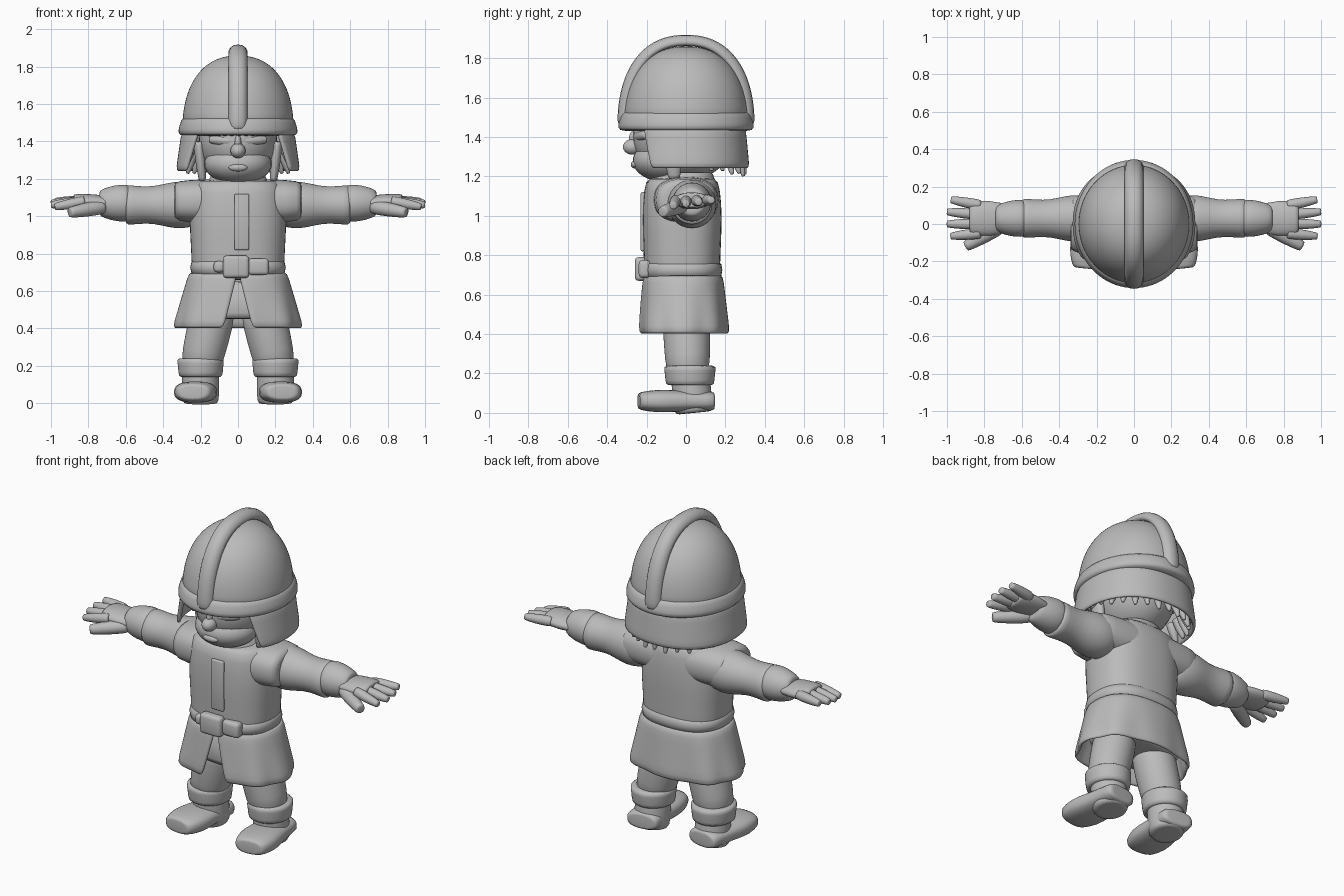
import bpy, bmesh, math
from mathutils import Vector

if "Cube" in bpy.data.objects:
    bpy.data.objects.remove(bpy.data.objects["Cube"], do_unlink=True)

grey = bpy.data.materials.new("plain grey")
grey.use_nodes = True
tone = (.5, .5, .5, 1)
grey.diffuse_color = tone
grey.node_tree.nodes["Principled BSDF"].inputs["Base Color"].default_value = tone


def finish(name, bm, thickness=0, subdivide=True):
    """Turn a bmesh into a smooth shaded object."""
    bmesh.ops.recalc_face_normals(bm, faces=bm.faces)
    mesh = bpy.data.meshes.new(name)
    bm.to_mesh(mesh)
    bm.free()
    mesh.shade_smooth()
    mesh.materials.append(grey)
    obj = bpy.data.objects.new(name, mesh)
    bpy.context.collection.objects.link(obj)
    if thickness:
        shell = obj.modifiers.new("shell", "SOLIDIFY")
        shell.thickness = thickness
        shell.offset = 0
    if subdivide:
        soften = obj.modifiers.new("soften", "SUBSURF")
        soften.levels = soften.render_levels = 1


def power(value, n):
    return math.copysign(abs(value) ** (2 / n), value)


def skin(bm, rings, closed=True):
    """Join neighbouring rings of vertices with quads."""
    for low, high in zip(rings, rings[1:]):
        count = len(low)
        for i in range(count if closed else count - 1):
            j = (i + 1) % count
            bm.faces.new((low[i], low[j], high[j], high[i]))
    if closed:
        bm.faces.new(rings[0])
        bm.faces.new(rings[-1])


def limb(name, start, end, radii, wide=1, deep=1, n=2, seg=24):
    """Round form from start to end with evenly spaced radii and eased ends."""
    start, end = Vector(start), Vector(end)
    way = (end - start).normalized()
    upright = abs(way.z) > .7
    across = (Vector((0, 1, 0)).cross(way) if upright else Vector((0, 0, 1)).cross(way)).normalized()
    other = way.cross(across)
    last = len(radii) - 1
    stations = [(0, radii[0] * .8)]
    stations += [(i / last, r) for i, r in enumerate(radii)]
    stations += [(1, radii[-1] * .8)]
    bm = bmesh.new()
    rings = []
    for t, r in stations:
        ring = []
        for i in range(seg):
            ang = math.tau * i / seg
            offset = across * wide * power(math.cos(ang), n) + other * deep * power(math.sin(ang), n)
            ring.append(bm.verts.new(start.lerp(end, t) + offset * r))
        rings.append(ring)
    skin(bm, rings)
    finish(name, bm)


def pair(name, start, end, radii, **shape):
    """The same limb on the left and on the right."""
    for label, side in (("left", 1), ("right", -1)):
        mirror = Vector((side, 1, 1))
        limb(f"{label}_{name}", mirror * Vector(start), mirror * Vector(end), radii, **shape)


def wrap(name, top, bottom, centre_y=0, n=2.2, folds=0, thickness=.025, seg=64, steps=4):
    """Shell round z, split at the front: height, radius x, radius y, half gap, fold depth."""
    bm = bmesh.new()
    rings = []
    for step in range(steps + 1):
        z, rx, ry, gap, depth = Vector(top).lerp(Vector(bottom), step / steps)
        ring = []
        for i in range(seg + 1):
            ang = math.radians(gap) + (math.tau - 2 * math.radians(gap)) * i / seg
            r = 1 + depth * math.cos(folds * ang)
            x, y = rx * power(math.sin(ang), n), ry * power(math.cos(ang), n)
            ring.append(bm.verts.new((x * r, centre_y - y * r, z)))
        rings.append(ring)
    skin(bm, rings, closed=False)
    finish(name, bm, thickness)


def ball(name, centre, radii):
    bm = bmesh.new()
    bmesh.ops.create_uvsphere(bm, u_segments=32, v_segments=20, radius=1)
    for v in bm.verts:
        v.co = Vector(centre) + v.co * Vector(radii)
    finish(name, bm, subdivide=False)


def block(name, centre, size, bevel=.02):
    bm = bmesh.new()
    bmesh.ops.create_cube(bm, size=1)
    for v in bm.verts:
        v.co = Vector(centre) + v.co * Vector(size)
    bmesh.ops.bevel(bm, geom=bm.edges[:], offset=bevel, segments=3, affect="EDGES", profile=.5)
    finish(name, bm, subdivide=False)


# Vectors multiply component by component in the helpers above
def scaled(a, b):
    return Vector(p * q for p, q in zip(a, b))


# Coat: body, shoulders, split skirt with lining, collar and front flap
limb("coat_body", (0, -.02, .66), (0, -.02, 1.19), [.25, .25, .26, .26, .24], deep=.78, n=2.5)
limb("shoulder_yoke", (-.34, 0, 1.08), (.34, 0, 1.08), [.11, .12, .12, .12, .11], wide=1.4, n=2.5)
wrap("coat_skirt", (.7, .25, .19, 0, 0), (.4, .33, .22, 10, .03), centre_y=-.015, n=2.4, folds=8)
limb("skirt_lining", (0, 0, .45), (0, 0, .65), [.29, .24], deep=.6, n=2.4)
wrap("collar", (1.22, .13, .14, 30, 0), (1.14, .17, .17, 5, 0), centre_y=-.02)
block("coat_front_flap", (.02, -.22, .97), (.08, .02, .3), bevel=.008)

# Belt with buckle and pouches
limb("belt", (0, -.02, .68), (0, -.02, .77), [.26, .26], deep=.8, n=2.5)
block("belt_buckle", (-.01, -.23, .73), (.14, .06, .12))
block("belt_pouch", (.11, -.21, .73), (.11, .06, .09))
block("belt_clip", (-.1, -.21, .73), (.06, .05, .06))

# Arms and gloves
pair("sleeve", (.22, .03, 1.06), (.6, .03, 1.06), [.11, .13, .12, .1, .1, .11])
pair("glove_cuff", (.58, .03, 1.07), (.74, .03, 1.07), [.1, .1, .09, .07])
pair("palm", (.66, .03, 1.07), (.88, .03, 1.08), [.07, .1, .09], deep=.45)
pair("thumb", (.72, -.02, 1.05), (.9, -.12, 1.02), [.04, .04, .03], seg=12)
for i, finger in enumerate(("little", "ring", "middle", "index")):
    reach = 1.01 - .02 * abs(i - 1.5)
    pair(finger + "_finger", (.82, .1 - .05 * i, 1.08), (reach, .13 - .065 * i, 1.08 - .01 * i),
         [.03, .03, .02], seg=12)

# Legs and boots
pair("trouser_leg", (.2, .01, .2), (.13, 0, .5), [.11, .12, .12])
pair("boot_cuff", (.2, .02, .14), (.2, .02, .24), [.12, .12, .13], deep=1.05)
pair("boot_shaft", (.2, .04, 0), (.2, .02, .2), [.1, .1, .1])
pair("boot_foot", (.2, .14, .06), (.24, -.24, .06), [.1, .1, .11, .12, .09], deep=.5, n=2.6)

# Head and face
limb("neck", (0, 0, 1.1), (0, 0, 1.3), [.12, .12])
ball("head", (0, -.01, 1.4), (.21, .26, .22))
ball("jaw", (0, -.1, 1.28), (.18, .17, .11))
ball("nose", (0, -.27, 1.35), (.04, .05, .04))
ball("nose_bridge", (0, -.25, 1.39), (.02, .04, .05))
ball("lower_lip", (0, -.26, 1.26), (.05, .02, .02))
pair("brow", (.03, -.25, 1.4), (.15, -.2, 1.41), [.02, .03, .02], seg=12)
pair("side_lock", (.19, -.06, 1.19), (.21, -.07, 1.4), [.02, .03, .03], deep=1.6, seg=12)

# Hair tufts round the back of the head, longest in the middle
tufts = 15
for i in range(tufts):
    ang = math.pi * i / (tufts - 1)
    out = Vector((math.cos(ang), math.sin(ang), 0))
    low = Vector((0, 0, 1.25 - .05 * math.sin(ang) + .01 * (i % 2)))
    limb(f"hair_tuft_{i}", out * .3 + low, out * .26 + Vector((0, 0, 1.36)), [.01, .03, .03], seg=8)

# Helmet: hanging neck guard, brim, shell and crest
wrap("neck_guard", (1.45, .29, .29, 45, 0), (1.24, .32, .31, 58, 0))
limb("helmet_brim", (0, 0, 1.43), (0, 0, 1.53), [.32, .32, .31, .3], deep=1.08, seg=40)


def arch(steps, sweep):
    """Points of a slightly squared arc, as level and height factors."""
    for i in range(steps):
        ang = sweep * i / (steps - 1)
        yield power(math.cos(ang), 2.3), power(math.sin(ang), 2.3)


bm = bmesh.new()
rings = []
for level, height in arch(12, math.pi * .48):
    turns = [math.tau * i / 40 for i in range(40)]
    rings.append([bm.verts.new((.3 * level * math.cos(a), .32 * level * math.sin(a), 1.45 + .41 * height))
                  for a in turns])
skin(bm, rings)
finish("helmet_shell", bm)

bm = bmesh.new()
rings = []
half = [(.06, .06), (.05, .03), (.03, 0)]
outline = half + [(-x, inset) for x, inset in reversed(half)]
for level, height in arch(32, math.pi):
    rings.append([bm.verts.new((x, level * (.35 - inset), 1.45 + height * (.47 - inset)))
                  for x, inset in outline])
skin(bm, rings)
finish("helmet_crest", bm)
